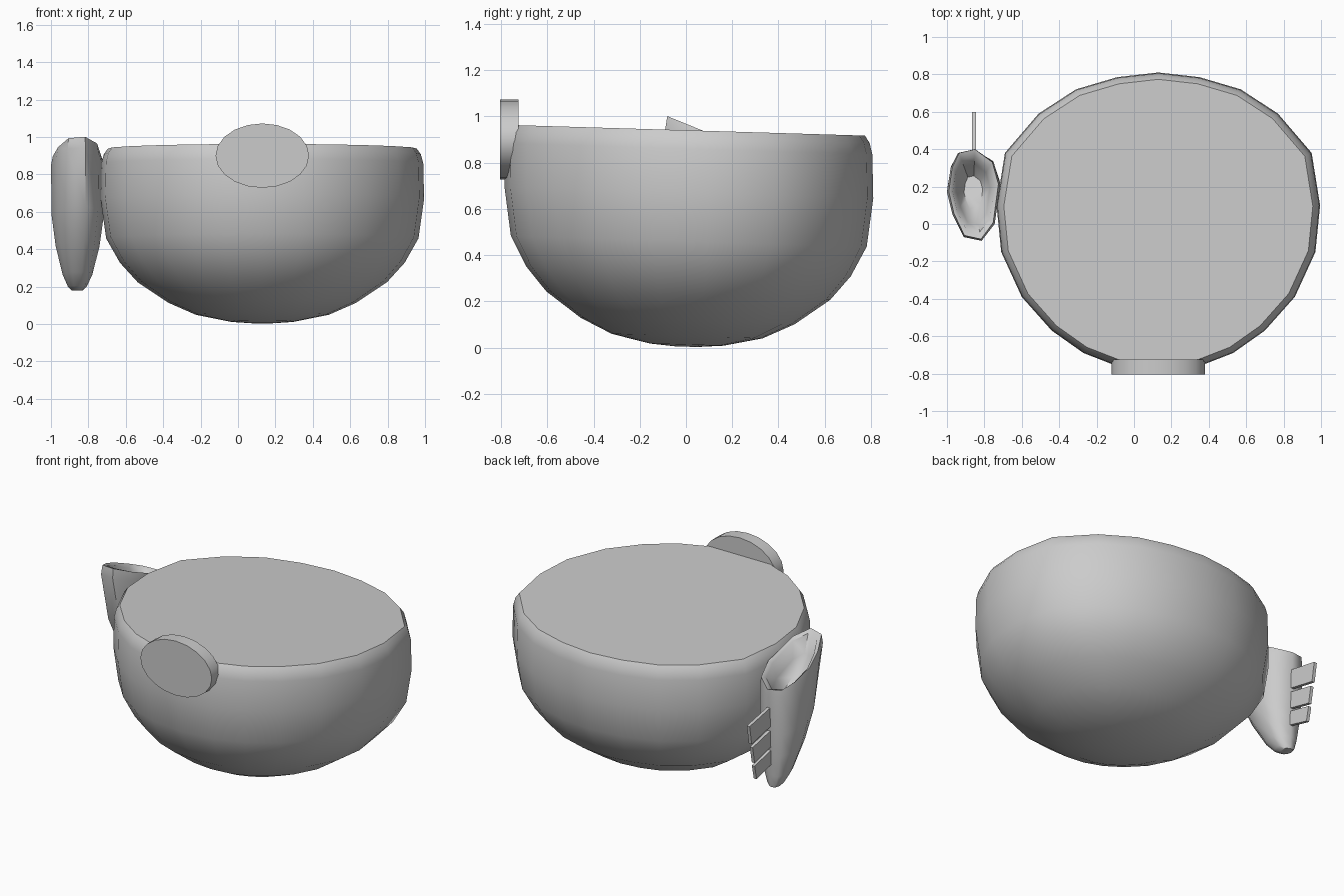
import bpy, bmesh, math
from mathutils import Matrix

if "Cube" in bpy.data.objects:
    bpy.data.objects.remove(bpy.data.objects["Cube"])


def finish(name, bm, angle=40):
    bmesh.ops.recalc_face_normals(bm, faces=bm.faces)
    mesh = bpy.data.meshes.new(name)
    bm.to_mesh(mesh)
    bm.free()
    ob = bpy.data.objects.new(name, mesh)
    bpy.context.collection.objects.link(ob)
    bpy.ops.object.select_all(action='DESELECT')
    ob.select_set(True)
    bpy.context.view_layer.objects.active = ob
    bpy.ops.object.shade_smooth_by_angle(angle=math.radians(angle))
    return ob


def skin(name, rings, angle=40):
    """Bridge equal-length rings and cap both ends."""
    bm = bmesh.new()
    loops = [[bm.verts.new(p) for p in ring] for ring in rings]
    n = len(loops[0])
    for a, b in zip(loops, loops[1:]):
        for i in range(n):
            j = (i + 1) % n
            bm.faces.new((a[i], a[j], b[j], b[i]))
    bm.faces.new(loops[0])
    bm.faces.new(loops[-1])
    return finish(name, bm, angle)


# Bowl: mirrored half outline, scaled per height, tilted slightly to the back
half = [(0, .81), (.22, .785), (.44, .72), (.64, .59), (.82, .38), (.865, .1),
        (.84, -.15), (.73, -.39), (.57, -.57), (.40, -.69), (.22, -.76), (0, -.785)]
outline = half + [(-x, y) for x, y in reversed(half[1:-1])]
profile = [(.06, .004), (.2, .013), (.41, .05), (.58, .115), (.77, .225), (.88, .33),
           (.965, .46), (1, .67), (.995, .86), (.98, .91), (.955, .94)]
skin("bowl", [[(.13 + x * s, y * s, z - .03 * y * s) for x, y in outline]
              for s, z in profile], 50)

# Oval plaque on the front rim
bm = bmesh.new()
bmesh.ops.create_cone(bm, cap_ends=True, segments=20, radius1=1, radius2=1, depth=1,
                      matrix=Matrix.Translation((.13, -.765, .9))
                      @ Matrix.Diagonal((.25, .08, .172, 1))
                      @ Matrix.Rotation(math.pi / 2, 4, 'X'))
finish("front_plaque", bm)

# Hollow scoop: slanted mouth, straight back, tapering to a low tip
mouth = [(.01, .4), (.11, .33), (.145, .21), (.115, 0), (.045, -.09),
         (-.05, -.07), (-.11, .05), (-.14, .17), (-.12, .3), (-.08, .38)]


def scoop_ring(f, sx, sy, pivot=.37):
    return [(-.86 + x * sx, pivot + (y - pivot) * sy,
             .18 + (.785 - .4 * y) * f) for x, y in mouth]


outer = [(0, .22, .16), (.03, .36, .25), (.12, .56, .4), (.33, .82, .64),
         (.55, .97, .84), (.93, 1, 1), (1, .93, .98)]
inner = [(.98, .78, .82), (.85, .62, .66), (.74, .35, .38)]
skin("scoop", [scoop_ring(*r) for r in outer]
     + [scoop_ring(*r, pivot=.17) for r in inner], 50)

# Three thin drooping fins on the back of the scoop
for i, (z, height, tip) in enumerate([(.70, .12, .6), (.555, .105, .57), (.43, .09, .55)]):
    side = [(.34, z), (tip, z - .05), (tip - .02, z - .05 - height), (.34, z - height)]
    skin(f"scoop_fin_{i + 1}", [[(x, y, h) for y, h in side] for x in (-.866, -.846)], 30)
